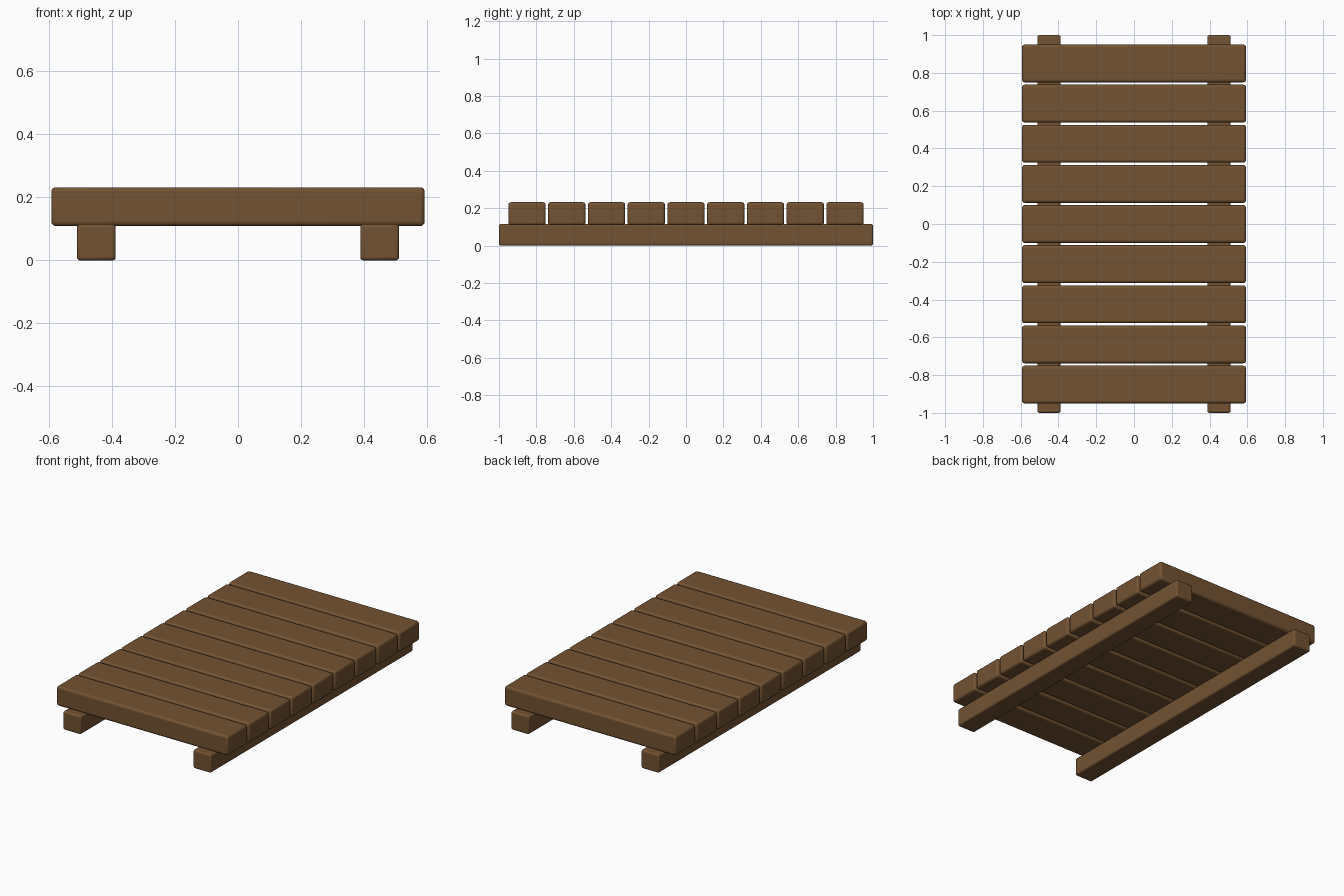
import bpy

if "Cube" in bpy.data.objects:
    bpy.data.objects.remove(bpy.data.objects["Cube"])

wood = bpy.data.materials.new("brown_wood")
wood.diffuse_color = (0.17, 0.085, 0.032, 1)
wood.use_nodes = True
wood.node_tree.nodes["Principled BSDF"].inputs["Base Color"].default_value = wood.diffuse_color


def board(name, size, loc, bevel):
    """Rounded-edge wooden board."""
    bpy.ops.mesh.primitive_cube_add(size=1, location=loc)
    ob = bpy.context.object
    ob.name = name
    ob.scale = size
    bpy.ops.object.transform_apply(location=False, rotation=False, scale=True)
    mod = ob.modifiers.new("rounded_edges", 'BEVEL')
    mod.width = bevel
    mod.segments = 3
    ob.data.materials.append(wood)
    bpy.ops.object.shade_smooth_by_angle()
    return ob


# two long rails on the ground
for side, x in (("left", -0.45), ("right", 0.45)):
    board(f"{side}_rail", (0.123, 2.0, 0.115), (x, 0, 0.0575), 0.01)

# nine cross planks on top of the rails
for i in range(9):
    y = -0.85 + i * 0.2125
    board(f"plank_{i + 1}", (1.186, 0.2, 0.123), (0, y, 0.1705), 0.014)
